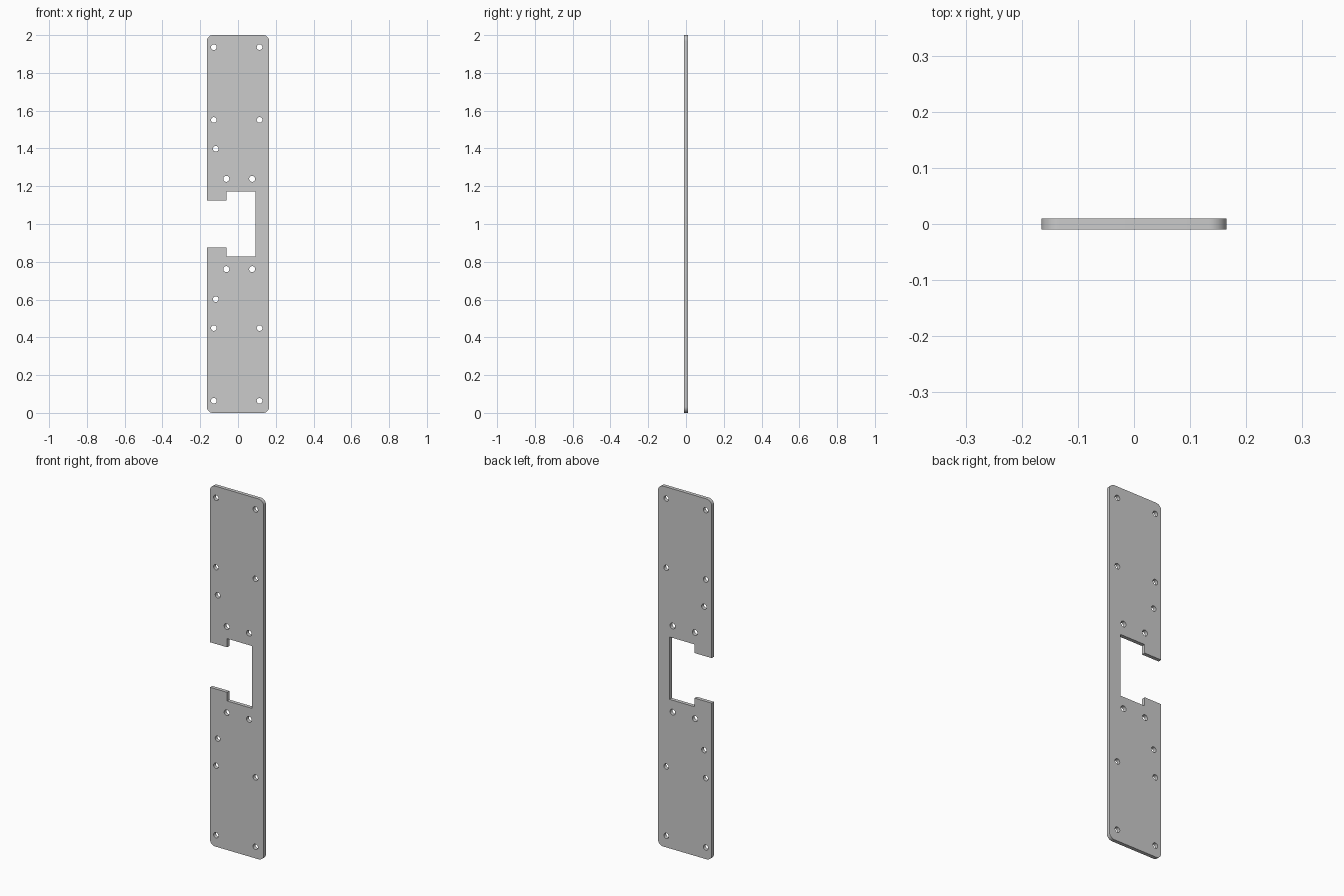
import bpy, bmesh
from math import cos, sin, pi, radians

if "Cube" in bpy.data.objects:
    bpy.data.objects.remove(bpy.data.objects["Cube"])

HALF_W, HEIGHT, THICK, CORNER = 0.165, 2.0, 0.02, 0.032


def arc(cx, cz, r, start, end, n):
    """Points along an arc, angles in degrees."""
    return [(cx + r * cos(radians(start + (end - start) * i / n)),
             cz + r * sin(radians(start + (end - start) * i / n))) for i in range(n + 1)]


def add_loop(curve, pts):
    sp = curve.splines.new('POLY')
    sp.points.add(len(pts) - 1)
    for p, (x, z) in zip(sp.points, pts):
        p.co = (x, z, 0, 1)
    sp.use_cyclic_u = True


curve = bpy.data.curves.new("strike_plate", 'CURVE')
curve.dimensions = '2D'
curve.fill_mode = 'BOTH'
curve.extrude = THICK / 2

# Outline: rounded corners and a stepped notch open on the left edge
e, c = HALF_W - CORNER, CORNER
outline = (arc(-e, c, c, 180, 270, 8) + arc(e, c, c, 270, 360, 8)
           + arc(e, HEIGHT - c, c, 0, 90, 8) + arc(-e, HEIGHT - c, c, 90, 180, 8))
notch = [(-HALF_W, 0.125), (-0.06, 0.125), (-0.06, 0.173), (0.093, 0.173)]
outline += [(x, 1 + d) for x, d in notch] + [(x, 1 - d) for x, d in reversed(notch)]
add_loop(curve, outline)

# Screw holes, mirrored about the middle: x, distance from middle, radius
holes = [(-0.128, 0.936, 0.015), (0.114, 0.936, 0.015),
         (-0.128, 0.551, 0.015), (0.114, 0.551, 0.015),
         (-0.118, 0.398, 0.015), (-0.062, 0.239, 0.016), (0.075, 0.239, 0.016)]
for x, d, r in holes:
    for s in (1, -1):
        add_loop(curve, arc(x, 1 + s * d, r, 0, 360, 24)[:-1])

# Stand the plate upright and turn it into a clean mesh
plate = bpy.data.objects.new("strike_plate", curve)
bpy.context.collection.objects.link(plate)
plate.rotation_euler.x = pi / 2
bpy.context.view_layer.objects.active = plate
plate.select_set(True)
bpy.ops.object.convert(target='MESH')
bpy.ops.object.transform_apply(location=False, rotation=True, scale=False)

bm = bmesh.new()
bm.from_mesh(plate.data)
bmesh.ops.remove_doubles(bm, verts=bm.verts, dist=1e-5)
bmesh.ops.recalc_face_normals(bm, faces=bm.faces)
bm.to_mesh(plate.data)
bm.free()
bpy.ops.object.shade_smooth_by_angle(angle=radians(35))
